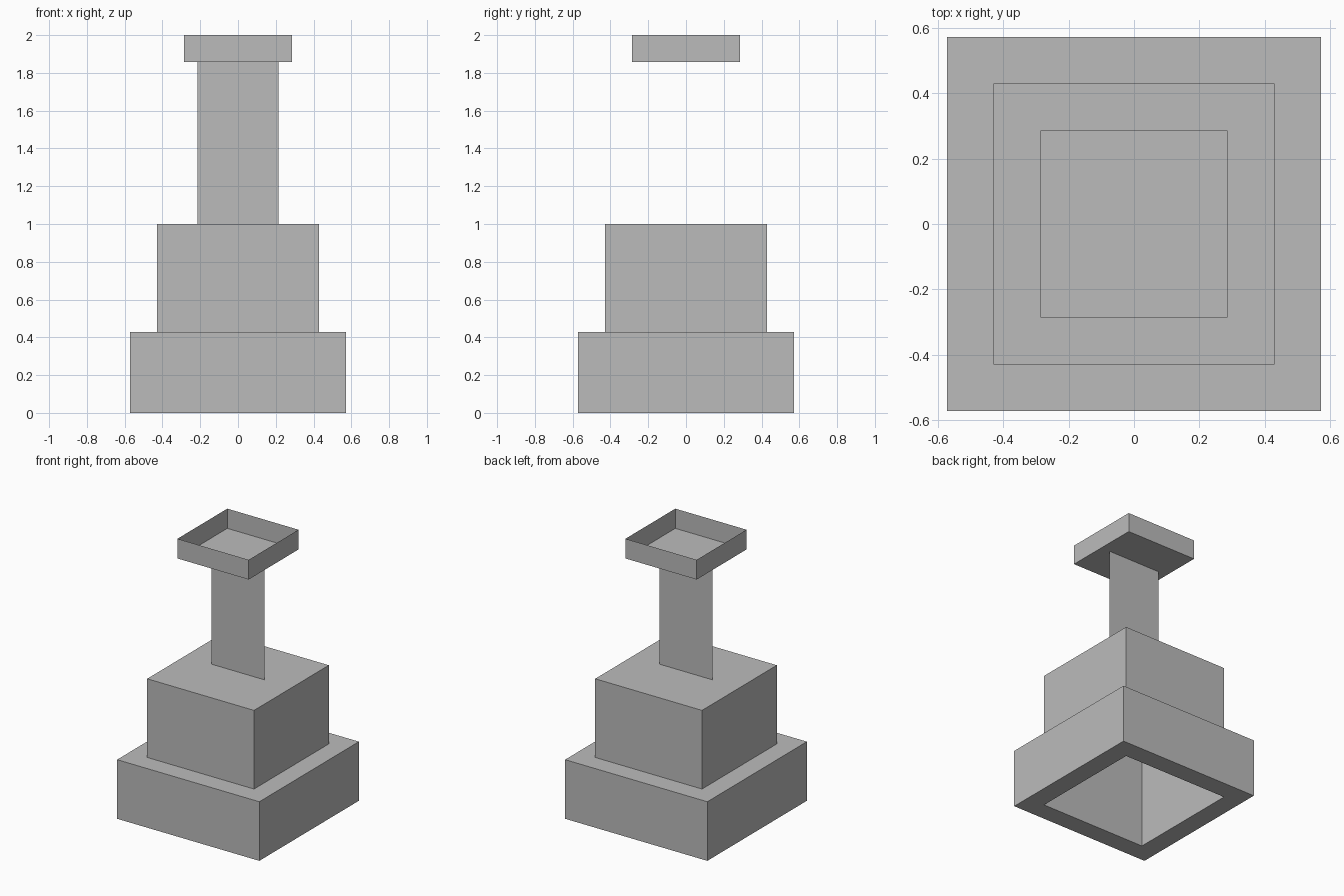
import bpy, bmesh

if "Cube" in bpy.data.objects:
    bpy.data.objects.remove(bpy.data.objects["Cube"])

GREY = bpy.data.materials.new("plain grey")
GREY.diffuse_color = (0.5, 0.5, 0.5, 1)
GREY.use_nodes = True
GREY.node_tree.nodes["Principled BSDF"].inputs["Base Color"].default_value = GREY.diffuse_color


def finish(name, bm):
    me = bpy.data.meshes.new(name)
    bm.to_mesh(me)
    bm.free()
    me.materials.append(GREY)
    ob = bpy.data.objects.new(name, me)
    bpy.context.collection.objects.link(ob)
    return ob


def square_shell(name, rings, cap=None, closed=False):
    """Bridge square loops given as (half width, z); cap one loop by index."""
    bm = bmesh.new()
    loops = [[bm.verts.new((sx * h, sy * h, z))
              for sx, sy in ((-1, -1), (1, -1), (1, 1), (-1, 1))]
             for h, z in rings]
    pairs = list(zip(loops, loops[1:]))
    if closed:
        pairs.append((loops[-1], loops[0]))
    for a, b in pairs:
        for i in range(4):
            j = (i + 1) % 4
            bm.faces.new((a[i], a[j], b[j], b[i]))
    if cap is not None:
        bm.faces.new(loops[cap])
    bmesh.ops.recalc_face_normals(bm, faces=bm.faces[:])
    return finish(name, bm)


B, M, T = 0.571, 0.429, 0.286      # half widths of base, middle block, tray
Z1, Z2, Z3, Z4 = 0.429, 1.0, 1.857, 2.0

# Wide base: skirt with a flat ledge, a flat underside rim and an open shaft;
# the shaft walls continue up as the capped, hollow middle block
square_shell("base_and_block",
             [(M, 0), (B, 0), (B, Z1), (M, Z1), (M, Z2)], cap=4)
square_shell("shaft_lining", [(M, 0), (M, Z1)])

# Thin upright panel
bm = bmesh.new()
bm.faces.new([bm.verts.new((x, 0, z)) for x, z in
              ((-0.214, Z2), (0.214, Z2), (0.214, Z3), (-0.214, Z3))])
finish("upright_panel", bm)

# Open tray with thin walls
square_shell("top_tray", [(T, Z3), (T, Z4)], cap=0)
